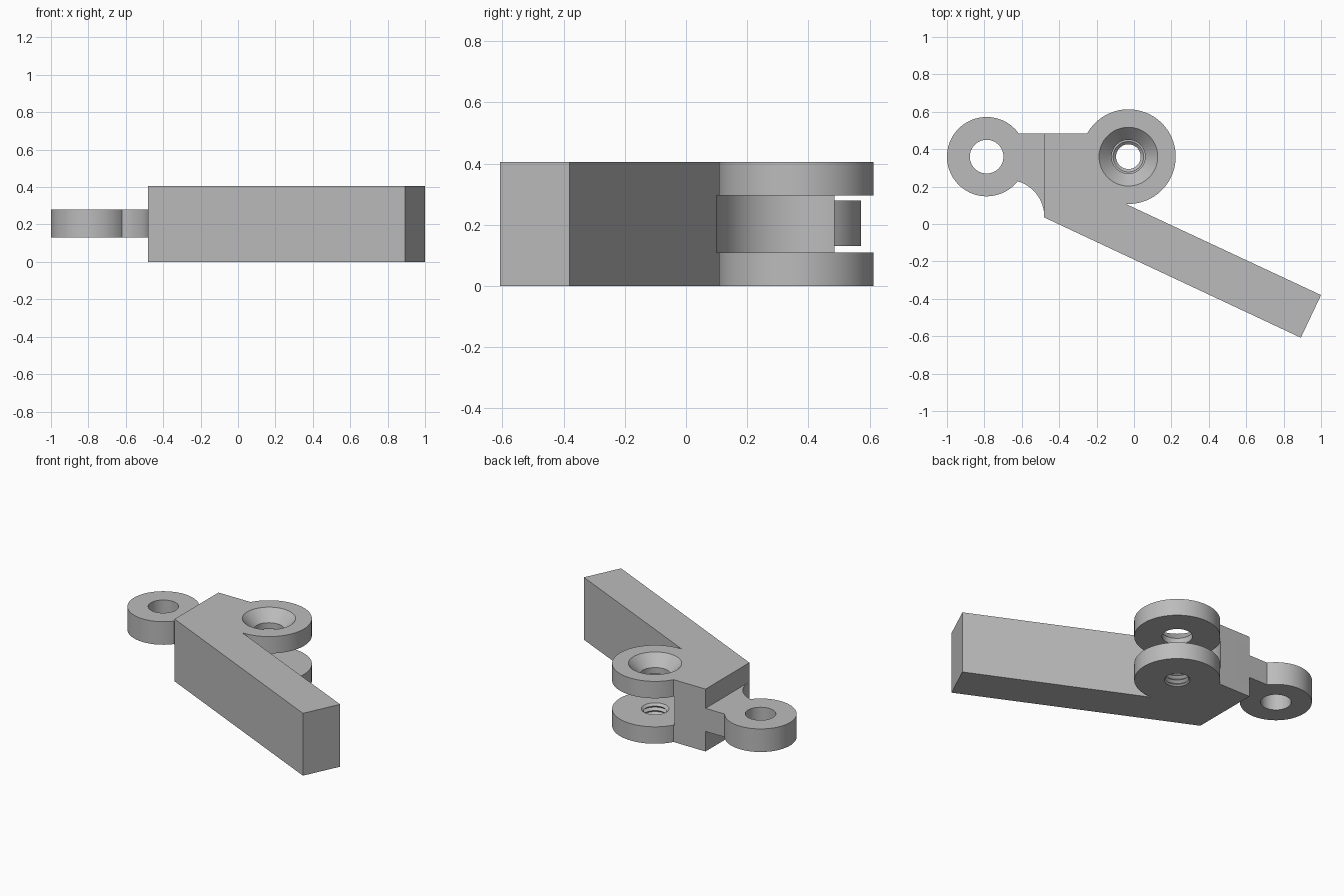
import bpy, bmesh
from math import cos, sin, radians, pi

cube = bpy.data.objects.get("Cube")
if cube:
    bpy.data.objects.remove(cube, do_unlink=True)

HEIGHT = 0.405
SLOT = (0.11, 0.295)          # gap between the clevis plates
TAB = (0.13, 0.28)            # height range of the eye tab
PIVOT = (-0.03, 0.36)
EYE = (-0.788, 0.36)

grey = bpy.data.materials.new("Mid grey")
grey.use_nodes = True
grey.diffuse_color = (0.5, 0.5, 0.5, 1)
grey.node_tree.nodes["Principled BSDF"].inputs["Base Color"].default_value = (0.5, 0.5, 0.5, 1)


def arc(centre, radius, start, end, steps):
    angles = [radians(start + (end - start) * i / steps) for i in range(steps + 1)]
    return [(centre[0] + radius * cos(a), centre[1] + radius * sin(a)) for a in angles]


def finish(name, bm):
    bmesh.ops.recalc_face_normals(bm, faces=bm.faces)
    mesh = bpy.data.meshes.new(name)
    bm.to_mesh(mesh)
    bm.free()
    mesh.materials.append(grey)
    obj = bpy.data.objects.new(name, mesh)
    bpy.context.collection.objects.link(obj)
    return obj


def prism(name, outline, bottom, top):
    bm = bmesh.new()
    face = bm.faces.new([bm.verts.new((x, y, bottom)) for x, y in outline])
    grown = bmesh.ops.extrude_face_region(bm, geom=[face])["geom"]
    verts = [v for v in grown if isinstance(v, bmesh.types.BMVert)]
    bmesh.ops.translate(bm, vec=(0, 0, top - bottom), verts=verts)
    return finish(name, bm)


def lathe(name, centre, profile, sides=64):
    bm = bmesh.new()
    rings = [[bm.verts.new((centre[0] + r * cos(2 * pi * i / sides),
                            centre[1] + r * sin(2 * pi * i / sides), z))
              for i in range(sides)] for r, z in profile]
    for low, high in zip(rings, rings[1:]):
        for i in range(sides):
            j = (i + 1) % sides
            bm.faces.new((low[i], low[j], high[j], high[i]))
    bm.faces.new(rings[0])
    bm.faces.new(rings[-1])
    return finish(name, bm)


def combine(target, tool, operation):
    mod = target.modifiers.new(operation, "BOOLEAN")
    mod.operation, mod.solver, mod.object = operation, "EXACT", tool
    bpy.context.view_layer.objects.active = target
    bpy.ops.object.modifier_apply(modifier=mod.name)
    bpy.data.objects.remove(tool, do_unlink=True)


# Bent lever: straight arm joined to a block beside the pivot
lever = prism("lever_arm", [(-0.48, 0.035), (0.892, -0.608), (1.0, -0.38), (-0.05, 0.11),
                            PIVOT, (-0.12, 0.485), (-0.48, 0.485)], 0, HEIGHT)

# Round clevis, split into two plates by a round slot
combine(lever, lathe("clevis", PIVOT, [(0.253, 0), (0.253, HEIGHT)], 96), "UNION")
combine(lever, lathe("slot", PIVOT, [(0.26, SLOT[0]), (0.26, SLOT[1])], 96), "DIFFERENCE")

# Countersunk hole in the upper plate
combine(lever, lathe("countersink", PIVOT, [(0.09, 0.25), (0.09, 0.335), (0.157, HEIGHT),
                                            (0.157, 0.45)]), "DIFFERENCE")

# Threaded hole in the lower plate
thread = [(0.082 if i % 2 else 0.066, -0.02 + 0.0145 * i) for i in range(12)]
combine(lever, lathe("thread", PIVOT, thread), "DIFFERENCE")

# Eye tab with a scooped neck
outline = arc(EYE, 0.212, 36.1, 322, 72)
outline += arc((-0.676, 0.04), 0.196, 73, 0, 16)
outline += [(-0.4, 0.04), (-0.44, 0.44), (-0.48, 0.485)]
tab = prism("eye_tab", outline, *TAB)
combine(tab, lathe("eye_hole", EYE, [(0.09, 0), (0.09, HEIGHT)]), "DIFFERENCE")
combine(lever, tab, "UNION")

# Smooth the round walls and keep the edges crisp
bpy.ops.object.select_all(action="DESELECT")
lever.select_set(True)
bpy.context.view_layer.objects.active = lever
bpy.ops.object.shade_smooth_by_angle(angle=radians(25))
